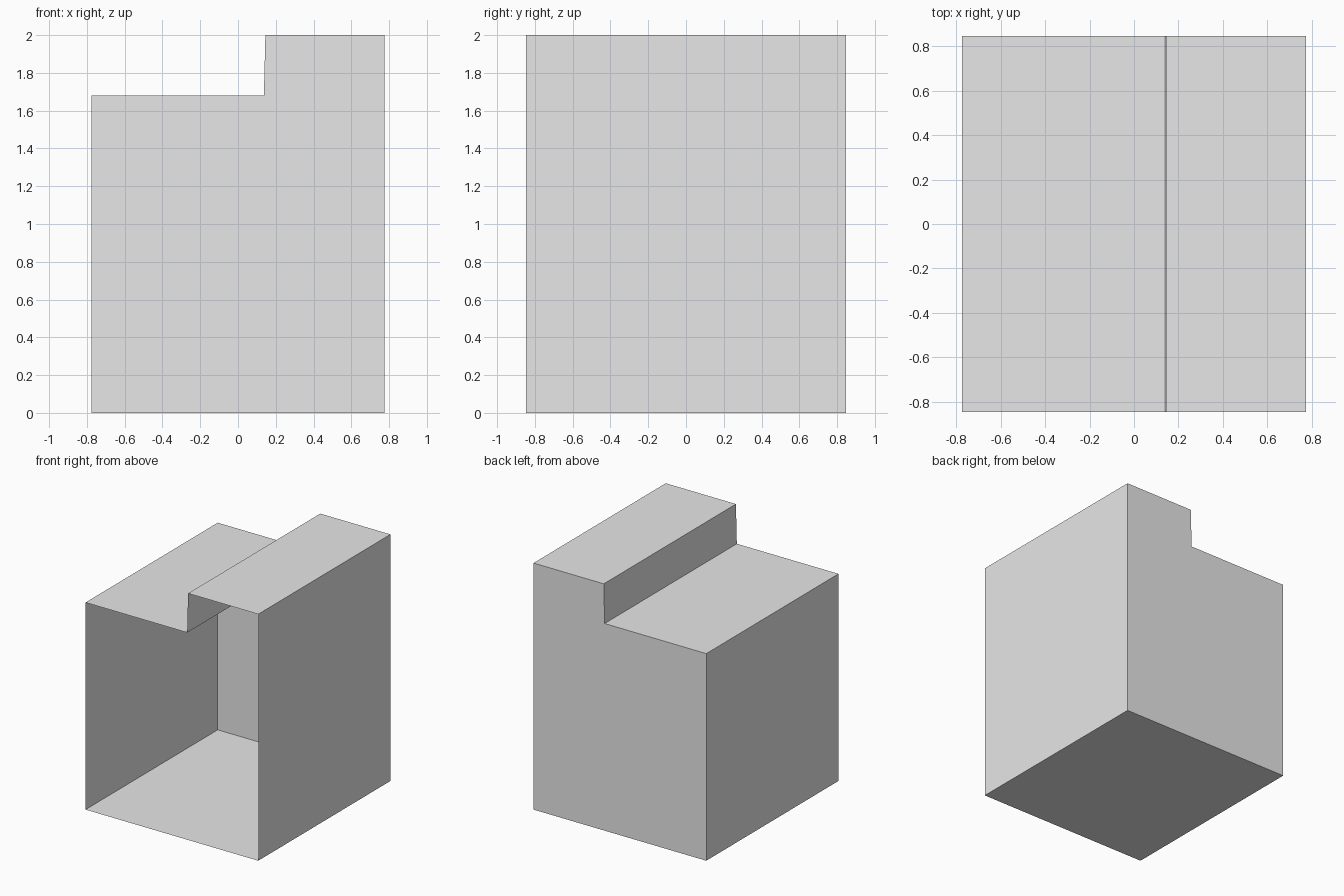
import bpy
import bmesh

cube = bpy.data.objects.get("Cube")
if cube:
    bpy.data.objects.remove(cube, do_unlink=True)

grey = bpy.data.materials.new("light_grey")
grey.use_nodes = True
colour = (0.8, 0.8, 0.8, 1.0)
grey.diffuse_color = colour
grey.node_tree.nodes["Principled BSDF"].inputs["Base Color"].default_value = colour

HALF_X, HALF_Y = 0.775, 0.847
STEP_Z, TOP_Z = 1.68, 2.0

# Stepped outline of the back wall, in x and z
profile = [(-HALF_X, 0), (HALF_X, 0), (HALF_X, TOP_Z),
           (0.145, TOP_Z), (0.137, STEP_Z), (-HALF_X, STEP_Z)]

bm = bmesh.new()
back = bm.faces.new([bm.verts.new((x, HALF_Y, z)) for x, z in profile])

# Thin walls, floor and stepped roof run forward, leaving the front open
result = bmesh.ops.extrude_edge_only(bm, edges=back.edges[:])
moved = [v for v in result["geom"] if isinstance(v, bmesh.types.BMVert)]
bmesh.ops.translate(bm, verts=moved, vec=(0, -2 * HALF_Y, 0))

# Face every panel outward
bmesh.ops.recalc_face_normals(bm, faces=bm.faces[:])
bm.normal_update()
if back.normal.y < 0:
    bmesh.ops.reverse_faces(bm, faces=bm.faces[:])

mesh = bpy.data.meshes.new("stepped_shell")
bm.to_mesh(mesh)
bm.free()
mesh.materials.append(grey)
shell = bpy.data.objects.new("stepped_shell", mesh)
bpy.context.collection.objects.link(shell)
